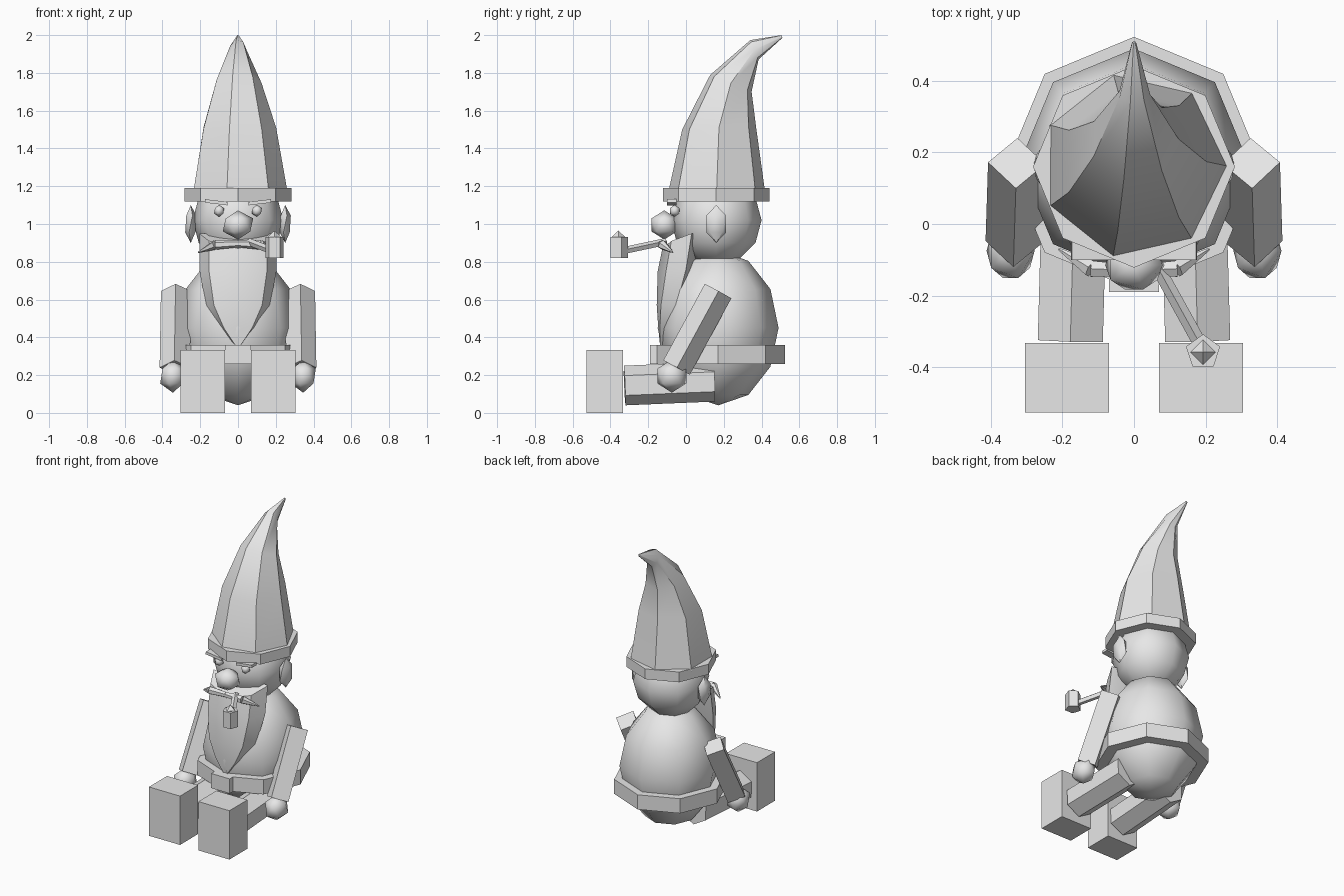
import bpy, bmesh, math
from mathutils import Vector, Matrix

cube = bpy.data.objects.get("Cube")
if cube:
    bpy.data.objects.remove(cube)

GREY = (0.8, 0.8, 0.8, 1)
mat = bpy.data.materials.new("light grey")
mat.use_nodes = True
mat.diffuse_color = GREY
mat.node_tree.nodes["Principled BSDF"].inputs["Base Color"].default_value = GREY


def finish(name, bm, smooth=0):
    """Turn a bmesh into a named object, smooth below the given angle."""
    bmesh.ops.recalc_face_normals(bm, faces=bm.faces)
    for f in bm.faces:
        f.smooth = smooth > 0
    for e in bm.edges:
        e.smooth = e.calc_face_angle(0) < math.radians(smooth)
    mesh = bpy.data.meshes.new(name)
    bm.to_mesh(mesh)
    bm.free()
    mesh.materials.append(mat)
    obj = bpy.data.objects.new(name, mesh)
    bpy.context.collection.objects.link(obj)
    return obj


def placed(loc, size):
    return Matrix.Translation(loc) @ Matrix.Diagonal((*size, 1))


def ball(name, loc, size, segments=8, rings=6):
    bm = bmesh.new()
    bmesh.ops.create_uvsphere(bm, u_segments=segments, v_segments=rings,
                              radius=1, matrix=placed(loc, size))
    return finish(name, bm, 62)


def nugget(name, loc, size, smooth=60):
    bm = bmesh.new()
    bmesh.ops.create_icosphere(bm, subdivisions=1, radius=1, matrix=placed(loc, size))
    return finish(name, bm, smooth)


def box(name, loc, size, tilt=0):
    bm = bmesh.new()
    turn = Matrix.Rotation(tilt, 4, 'Y')
    bmesh.ops.create_cube(bm, size=1, matrix=Matrix.Translation(loc) @ turn
                          @ Matrix.Diagonal((*size, 1)))
    return finish(name, bm)


def rod(name, start, end, r1, r2, sides):
    """Prism or taper between two points."""
    a, b = Vector(start), Vector(end)
    d = b - a
    turn = Matrix()
    if abs(d.x) + abs(d.y) > 0.001:
        turn = d.to_track_quat('Z', 'Y').to_matrix().to_4x4()
    bm = bmesh.new()
    bmesh.ops.create_cone(bm, cap_ends=True, segments=sides, radius1=r1, radius2=r2,
                          depth=d.length, matrix=Matrix.Translation((a + b) / 2) @ turn)
    return finish(name, bm)


def loft(name, rings, smooth):
    bm = bmesh.new()
    rows = [[bm.verts.new(p) for p in ring] for ring in rings]
    n = len(rows[0])
    for low, high in zip(rows, rows[1:]):
        for i in range(n):
            j = (i + 1) % n
            bm.faces.new((low[i], low[j], high[j], high[i]))
    bm.faces.new(rows[0])
    bm.faces.new(rows[-1])
    return finish(name, bm, smooth)


# Round body, head and nose
ball("body", (0, 0.17, 0.45), (0.32, 0.32, 0.41))
ball("head", (0, 0.16, 1.02), (0.24, 0.24, 0.24))
nugget("nose", (0, -0.115, 0.995), (0.09, 0.08, 0.077))

# Belt and buckle
rod("belt", (0, 0.17, 0.26), (0, 0.17, 0.36), 0.353, 0.353, 8)
box("buckle", (0, -0.165, 0.31), (0.14, 0.05, 0.1))

# Bent seven-sided hat: half width, front (y, z), back (y, z)
hat = [(0.262, (-0.1, 1.17), (0.425, 1.17)),
       (0.202, (-0.025, 1.5), (0.375, 1.52)),
       (0.125, (0.125, 1.79), (0.35, 1.7)),
       (0.045, (0.34, 1.975), (0.385, 1.87)),
       (0.006, (0.505, 2.0), (0.51, 1.985))]
hat_rings = []
for half, front, back in hat:
    f, b = Vector(front), Vector(back)
    ring = []
    for k in range(7):
        a = math.radians(-103) + k * math.tau / 7
        p = (f + b) / 2 + (b - f) / 2 * math.sin(a)
        ring.append((half * math.cos(a), p.x, p.y))
    hat_rings.append(ring)
loft("hat", hat_rings, 45)
rod("hat_brim", (0, 0.16, 1.12), (0, 0.16, 1.19), 0.282, 0.282, 8)

# Beard: outer z, front z, half width, front y, back y
beard = [(0.95, 0.87, 0.205, -0.125, 0.03),
         (0.76, 0.75, 0.205, -0.15, 0.0),
         (0.57, 0.57, 0.17, -0.155, -0.05),
         (0.45, 0.45, 0.1, -0.147, -0.07),
         (0.36, 0.36, 0.02, -0.125, -0.09)]
loft("beard", [[(-w, yb, zo), (-w * 0.75, (yf + yb) / 2 - 0.03, (zo + zf) / 2),
                (0, yf, zf), (w * 0.75, (yf + yb) / 2 - 0.03, (zo + zf) / 2),
                (w, yb, zo), (0, yb + 0.05, zo)]
               for zo, zf, w, yf, yb in beard], 40)

# Mirrored parts: the model's left is +x
for side, s in (("left", 1), ("right", -1)):
    nugget(side + "_ear", (s * 0.25, 0.16, 1.0), (0.033, 0.062, 0.1), 40)
    nugget(side + "_eye", (s * 0.1, -0.06, 1.07), (0.03, 0.03, 0.032))
    box(side + "_eyebrow", (s * 0.115, -0.075, 1.115), (0.12, 0.05, 0.018), s * -0.12)
    rod(side + "_moustache", (0, -0.13, 0.895), (s * 0.12, -0.125, 0.89), 0.018, 0.026, 6)
    rod(side + "_moustache_tip", (s * 0.12, -0.125, 0.89), (s * 0.21, -0.07, 0.85),
        0.026, 0.004, 6)
    rod(side + "_arm", (s * 0.328, 0.17, 0.645), (s * 0.335, -0.05, 0.24), 0.08, 0.08, 4)
    nugget(side + "_hand", (s * 0.345, -0.075, 0.195), (0.075, 0.09, 0.088))
    rod(side + "_leg", (s * 0.165, 0.15, 0.165), (s * 0.178, -0.325, 0.145),
        0.105, 0.105, 6)
    box(side + "_boot", (s * 0.187, -0.43, 0.167), (0.235, 0.195, 0.334))

# Smoking pipe with ember
rod("pipe_stem", (0.06, -0.11, 0.905), (0.19, -0.345, 0.855), 0.02, 0.02, 5)
rod("pipe_bowl", (0.193, -0.358, 0.82), (0.193, -0.358, 0.93), 0.05, 0.05, 5)
ball("pipe_ember", (0.193, -0.358, 0.932), (0.035, 0.035, 0.033), 4, 2)
